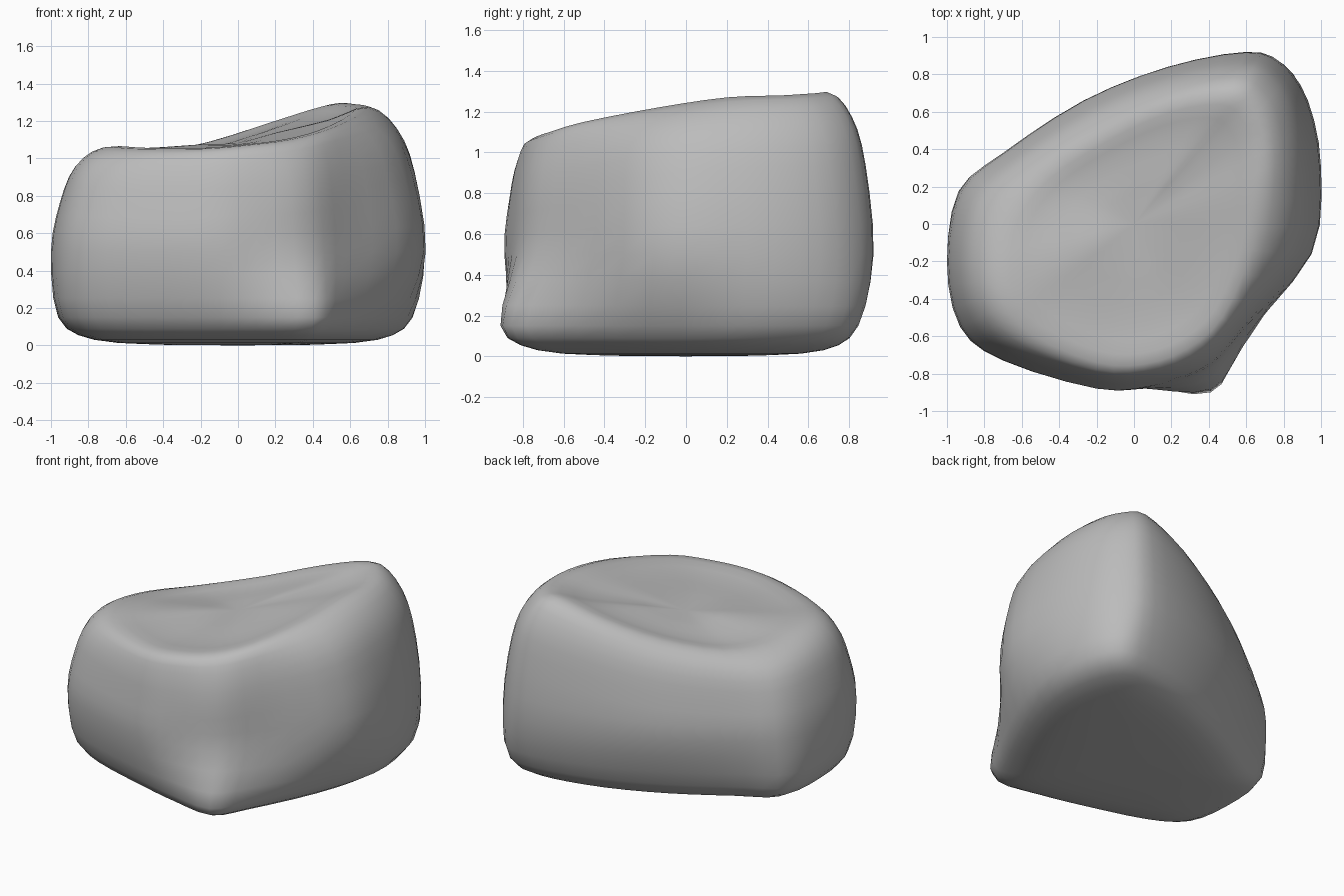
import bpy
import bmesh
import math
from mathutils import Vector

cube = bpy.data.objects.get("Cube")
if cube:
    bpy.data.objects.remove(cube, do_unlink=True)

STEPS_AROUND = 3   # divisions between neighbouring outline points
STEPS_UP = 3       # divisions between neighbouring rings

# Outline near the ground, with the toe pushed out at the front
low = [(-.96, -.2), (-.9, -.5), (-.67, -.66), (-.21, -.8), (.1, -.87), (.41, -.9),
       (.56, -.68), (.81, -.18), (.93, .25), (.9, .6), (.79, .81), (.58, .84),
       (.18, .75), (-.25, .57), (-.68, .32), (-.92, .16)]
# Widest outline at mid height
belly = [(-1, -.2), (-.93, -.55), (-.7, -.73), (-.2, -.88), (.1, -.87), (.39, -.79),
         (.6, -.57), (.95, -.16), (1, .3), (.93, .66), (.79, .86), (.6, .92),
         (.18, .84), (-.27, .66), (-.7, .38), (-.93, .18)]
# Rim of the sloping, slightly dished top
rim = [(-.73, -.23, 1.05), (-.69, -.43, 1.06), (-.53, -.6, 1.05), (-.2, -.74, 1.05),
       (.05, -.75, 1.07), (.28, -.67, 1.1), (.47, -.5, 1.15), (.63, -.14, 1.22),
       (.69, .2, 1.27), (.69, .47, 1.28), (.62, .63, 1.29), (.5, .7, 1.29),
       (.2, .65, 1.2), (-.15, .49, 1.09), (-.49, .27, 1.02), (-.68, .03, 1.02)]


def spline(a, b, c, d, t):
    """Smooth curve from b to c, guided by a and d."""
    return b + t * ((c - a) + t * ((2 * a - 5 * b + 4 * c - d)
                                   + t * (3 * (b - c) + d - a))) / 2


def at_height(outline, z):
    return [Vector((x, y, z)) for x, y in outline]


def smooth_loop(points):
    count = len(points)
    return [spline(*(points[(i + k) % count] for k in (-1, 0, 1, 2)), s / STEPS_AROUND)
            for i in range(count) for s in range(STEPS_AROUND)]


def smooth_column(points):
    padded = [points[0]] + points + [points[-1]]
    column = [spline(*padded[i:i + 4], s / STEPS_UP)
              for i in range(len(points) - 1) for s in range(STEPS_UP)]
    return column + [points[-1]]


# Rings from the underside, up the sides and over the rim
low_ring = at_height(low, .15)
belly_ring = at_height(belly, .5)
rim_ring = [Vector(p) for p in rim]
dish = Vector((0, 0, 1.08))


def shoulder(inward, height):
    ring = []
    for side, top in zip(belly_ring, rim_ring):
        point = side.lerp(top, inward)
        point.z = top.z * height
        ring.append(point)
    return ring


def shrink(ring, factor, z):
    return [Vector((p.x * factor, p.y * factor, z)) for p in ring]


rings = [shrink(low_ring, .4, .003), shrink(low_ring, .8, .03), low_ring, belly_ring,
         shoulder(.18, .73), shoulder(.48, .91), rim_ring,
         [p.lerp(dish, .3) - Vector((0, 0, .01)) for p in rim_ring],
         [p.lerp(dish, .7) for p in rim_ring]]
columns = [smooth_column(list(points)) for points in zip(*map(smooth_loop, rings))]

# Skin the columns and close the underside and the top
bm = bmesh.new()
grid = [[bm.verts.new(p) for p in column] for column in columns]
under = bm.verts.new((0, 0, 0))
top = bm.verts.new(dish)
for left, right in zip(grid, grid[1:] + grid[:1]):
    for i in range(len(left) - 1):
        bm.faces.new((left[i], right[i], right[i + 1], left[i + 1]))
    bm.faces.new((under, right[0], left[0]))
    bm.faces.new((top, left[-1], right[-1]))
bmesh.ops.recalc_face_normals(bm, faces=bm.faces)

mesh = bpy.data.meshes.new("boulder")
bm.to_mesh(mesh)
bm.free()
boulder = bpy.data.objects.new("boulder", mesh)
bpy.context.collection.objects.link(boulder)

# Plain grey stone
stone = bpy.data.materials.new("grey stone")
stone.use_nodes = True
grey = (.5, .5, .5, 1)
stone.diffuse_color = grey
stone.node_tree.nodes["Principled BSDF"].inputs["Base Color"].default_value = grey
mesh.materials.append(stone)

bpy.ops.object.select_all(action="DESELECT")
boulder.select_set(True)
bpy.context.view_layer.objects.active = boulder
bpy.ops.object.shade_smooth_by_angle(angle=math.radians(60))
